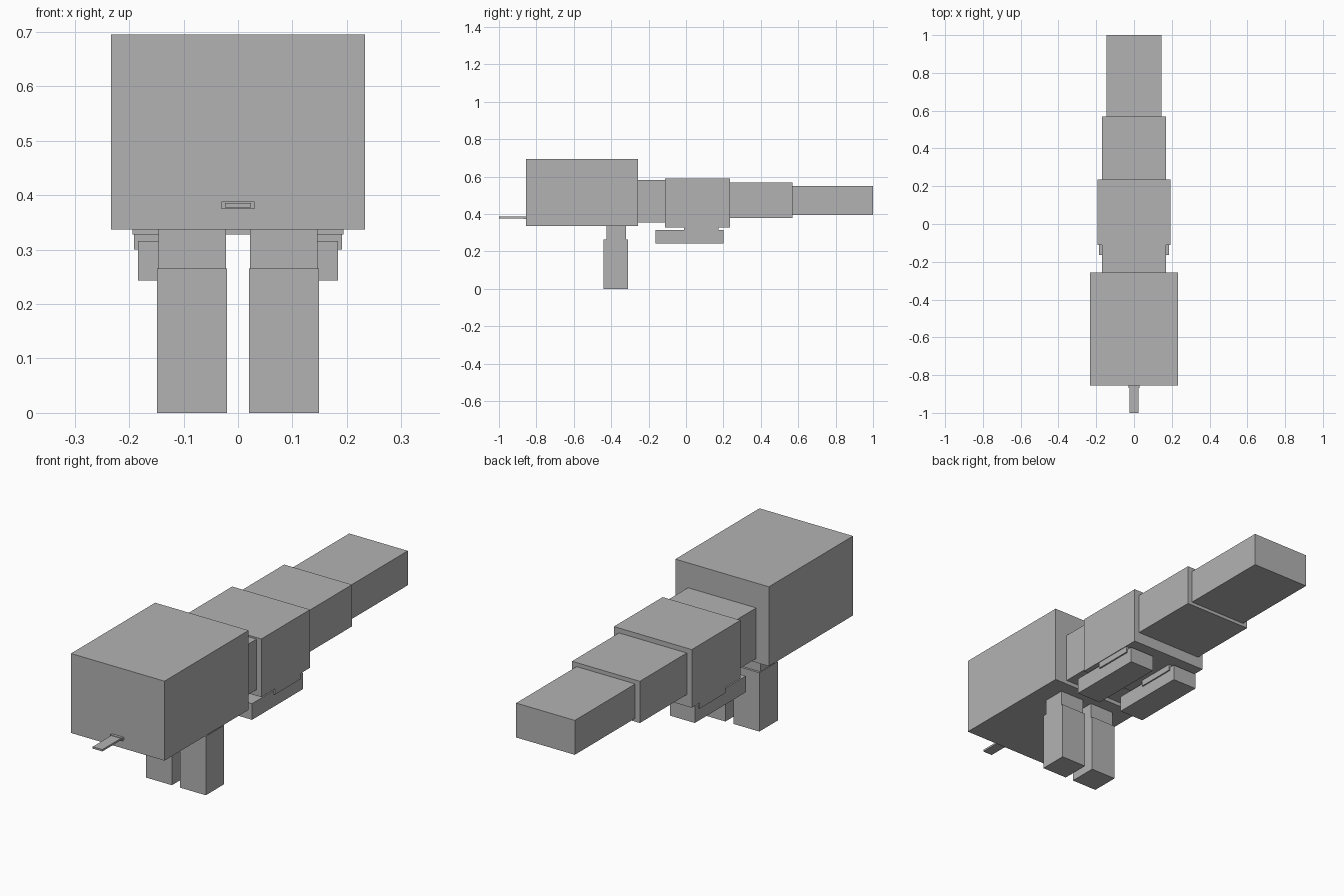
import bpy

# Remove the default object only
cube = bpy.data.objects.get("Cube")
if cube:
    bpy.data.objects.remove(cube, do_unlink=True)

# Single flat grey
grey = bpy.data.materials.new("plain grey")
grey.use_nodes = True
colour = (0.45, 0.45, 0.45, 1.0)
grey.diffuse_color = colour
grey.node_tree.nodes["Principled BSDF"].inputs["Base Color"].default_value = colour


def box(name, x, y, z):
    """Axis-aligned box from (min, max) ranges."""
    bpy.ops.mesh.primitive_cube_add(
        size=1, location=[(a + b) / 2 for a, b in (x, y, z)])
    ob = bpy.context.object
    ob.name = ob.data.name = name
    for v in ob.data.vertices:
        for i, (a, b) in enumerate((x, y, z)):
            v.co[i] *= b - a
    ob.data.materials.append(grey)
    return ob


def pair(name, x, y, z):
    """Box on the left (+x) and its twin on the right."""
    box("left_" + name, x, y, z)
    box("right_" + name, (-x[1], -x[0]), y, z)


# Head and tongue
box("head", (-0.233, 0.233), (-0.856, -0.257), (0.337, 0.695))
box("tongue_base", (-0.03, 0.03), (-0.868, -0.85), (0.375, 0.388))
box("tongue", (-0.024, 0.024), (-1.0, -0.85), (0.3775, 0.386))

# Neck, body and tapering tail
box("neck", (-0.17, 0.17), (-0.262, -0.105), (0.355, 0.583))
box("body", (-0.194, 0.194), (-0.111, 0.236), (0.328, 0.59))
box("tail_base", (-0.169, 0.169), (0.23, 0.57), (0.38, 0.568))
box("tail_tip", (-0.146, 0.146), (0.565, 1.0), (0.395, 0.55))

# Front legs
pair("front_upper_leg", (0.0225, 0.1465), (-0.426, -0.32), (0.26, 0.345))
pair("front_lower_leg", (0.0205, 0.1485), (-0.441, -0.31), (0.0, 0.265))

# Folded hind legs
pair("hind_thigh", (0.054, 0.191), (-0.01, 0.175), (0.30, 0.335))
pair("hind_foot", (0.06, 0.184), (-0.163, 0.2), (0.243, 0.316))
